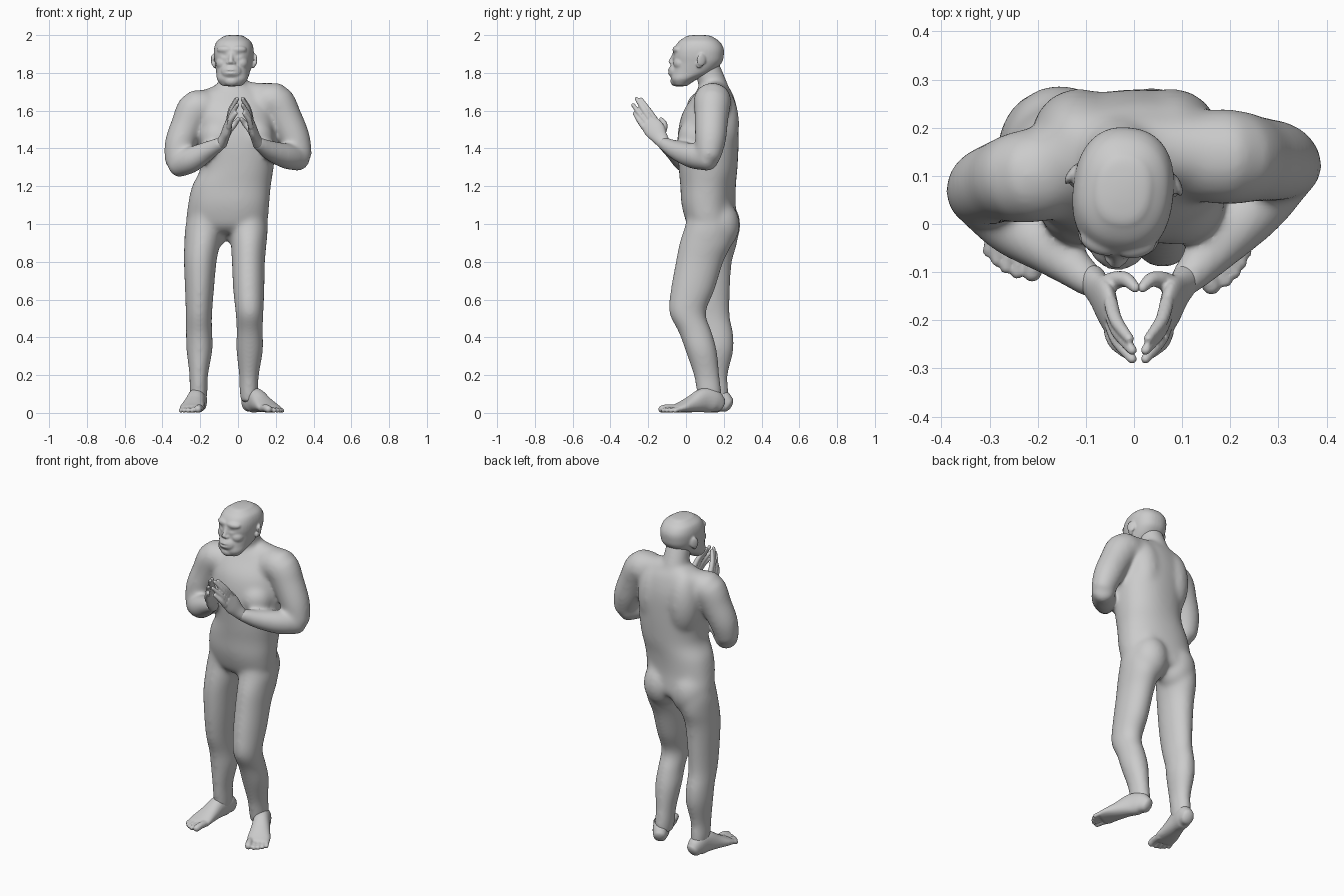
import bpy, bmesh, math
from mathutils import Vector, Matrix


def catmull(p, i, t):
    a, b, c, d = p[max(i - 1, 0)], p[i], p[i + 1], p[min(i + 2, len(p) - 1)]
    return [0.5 * (2 * q + (r - o) * t + (2 * o - 5 * q + 4 * r - s) * t * t
                   + (3 * q - o - 3 * r + s) * t ** 3) for o, q, r, s in zip(a, b, c, d)]


def tube(bm, pts, ref=(0, 1, 0), flat=False, cap=0.6, seg=24, sq=1):
    """Smooth loft through stations (x, y, z, half width, half depth, twist in degrees)."""
    p = [list(q) + ([q[3]] if len(q) == 4 else []) for q in pts]
    p = [q + ([0] if len(q) == 5 else []) for q in p]
    path = [catmull(p, i, t / 4) for i in range(len(p) - 1) for t in range(4)] + [p[-1]]
    rings = []
    for i, q in enumerate(path):
        t = Vector(path[min(i + 1, len(path) - 1)][:3]) - Vector(path[max(i - 1, 0)][:3])
        t = Vector((0, 0, 1 if t.z > 0 else -1)) if flat else t.normalized()
        r = Vector((math.cos(math.radians(q[5])), math.sin(math.radians(q[5])), 0)) if flat else Vector(ref)
        u = (r - t * r.dot(t)).normalized()
        rings.append((Vector(q[:3]), t, u, t.cross(u), q[3], q[4]))

    def dome(ring, sign):
        c, t, u, v, a, b = ring
        return [(c + t * sign * cap * min(a, b) * math.sin(k), t, u, v, a * math.cos(k), b * math.cos(k))
                for k in (0.4, 0.8, 1.2, 1.45)]

    def power(x):
        return math.copysign(abs(x) ** sq, x)
    rings = dome(rings[0], -1)[::-1] + rings + dome(rings[-1], 1)
    angs = [k * math.tau / seg for k in range(seg)]
    loops = [[bm.verts.new(c + u * a * power(math.cos(k)) + v * b * power(math.sin(k)))
              for k in angs] for c, t, u, v, a, b in rings]
    for l0, l1 in zip(loops, loops[1:]):
        for k in range(seg):
            bm.faces.new((l0[k], l0[(k + 1) % seg], l1[(k + 1) % seg], l1[k]))
    bm.faces.new(loops[0][::-1])
    bm.faces.new(loops[-1])


def blob(bm, c, r, rot=0):
    m = Matrix.Translation(c) @ Matrix.Rotation(math.radians(rot), 4, 'Z') @ Matrix.Diagonal((*r, 1))
    bmesh.ops.create_uvsphere(bm, u_segments=24, v_segments=16, radius=1, matrix=m)


def finish(bm, name, voxel, smooth, dents=(), xf=None):
    """Fuse the overlapping volumes into one skin, dent it, then smooth it."""
    bmesh.ops.recalc_face_normals(bm, faces=bm.faces)
    me = bpy.data.meshes.new(name)
    bm.to_mesh(me)
    bm.free()
    ob = bpy.data.objects.new(name, me)
    bpy.context.collection.objects.link(ob)
    bpy.ops.object.select_all(action='DESELECT')
    bpy.context.view_layer.objects.active = ob
    ob.select_set(True)
    m = ob.modifiers.new("fuse", 'REMESH')
    m.mode, m.voxel_size = 'VOXEL', voxel
    bpy.ops.object.modifier_apply(modifier=m.name)
    for c, r, depth in dents:
        for v in ob.data.vertices:
            d = [(v.co[k] - c[k]) / r[k] for k in range(3)]
            v.co.y += depth * math.exp(-sum(e * e for e in d))
    m = ob.modifiers.new("soften", 'SMOOTH')
    m.factor, m.iterations = 0.5, smooth
    bpy.ops.object.modifier_apply(modifier=m.name)
    if xf:
        ob.data.transform(xf)
    bpy.ops.object.shade_smooth()
    return ob


# Body: torso, neck, shoulders, arms and legs
bm = bmesh.new()
tube(bm, [(-.065, .15, .965, .16, .11, -10), (-.06, .14, 1.0, .213, .13, -10), (-.05, .12, 1.1, .216, .14, -8),
          (-.035, .117, 1.2, .209, .146, -5), (-.005, .117, 1.3, .194, .156), (-.005, .117, 1.45, .208, .162, 4),
          (-.02, .127, 1.58, .208, .148, 5), (-.03, .145, 1.68, .18, .105, 5), (-.03, .147, 1.73, .1, .075)],
     flat=True, cap=.2, seg=40, sq=.9)
tube(bm, [(-.03, .165, 1.62, .095), (-.03, .145, 1.73, .076), (-.028, .1, 1.85, .07)], ref=(1, 0, 0))
tube(bm, [(-.21, .11, 1.62, .08), (-.1, .15, 1.66, .075), (-.03, .155, 1.69, .08),
          (.06, .155, 1.675, .078), (.17, .145, 1.66, .085)])
for x in (-.115, .08):
    blob(bm, (x + .01, .05, 1.46), (.1, .095, .1))             # chest
    blob(bm, (x, .175, 1.53), (.1, .107, .2))                  # shoulder blade
blob(bm, (-.155, .175, .995), (.112, .114, .14), -10)           # buttocks
blob(bm, (.033, .163, .995), (.11, .122, .14), -10)
tube(bm, [(.1, .14, 1.62, .09), (.19, .14, 1.652, .1), (.25, .135, 1.56, .09),
          (.3, .13, 1.45, .083), (.327, .12, 1.36, .067)])
tube(bm, [(.327, .125, 1.345, .065), (.255, .04, 1.36, .068), (.17, -.05, 1.39, .053), (.1, -.125, 1.43, .035)])
tube(bm, [(-.12, .11, 1.58, .09), (-.215, .1, 1.615, .099), (-.27, .09, 1.52, .087),
          (-.31, .075, 1.42, .08), (-.322, .06, 1.33, .067)])
tube(bm, [(-.322, .06, 1.31, .065), (-.25, .0, 1.338, .069), (-.165, -.06, 1.385, .053), (-.085, -.125, 1.43, .035)])
tube(bm, [(.05, .13, 1.12, .08, .11), (.057, .122, 1.0, .1, .125), (.057, .105, .9, .095, .14),
          (.055, .072, .8, .088, .127), (.057, .035, .65, .083, .117), (.061, .008, .53, .074, .098),
          (.062, .048, .43, .07, .089), (.062, .08, .33, .071, .084), (.058, .109, .2, .053, .069),
          (.058, .121, .12, .05, .067), (.058, .125, .06, .045, .062)], flat=True, cap=.1)
tube(bm, [(-.16, .14, 1.12, .08, .11), (-.177, .15, 1.0, .1, .125), (-.189, .14, .9, .096, .132),
          (-.2, .122, .8, .087, .122), (-.204, .12, .65, .077, .114), (-.207, .128, .52, .07, .104),
          (-.206, .153, .42, .07, .098), (-.204, .16, .33, .069, .092), (-.208, .15, .2, .05, .072),
          (-.209, .156, .12, .048, .07), (-.208, .16, .06, .043, .065)], flat=True, cap=.1)
finish(bm, "body", .0085, 40)

# Head: skull, face features and ears, built about x = 0 then turned slightly
bm = bmesh.new()
tube(bm, [(0, -.03, 1.735, .058, .037), (0, -.015, 1.765, .08, .068), (0, .025, 1.8, .088, .107),
          (0, .055, 1.85, .098, .128), (0, .06, 1.89, .104, .135), (0, .064, 1.93, .103, .13),
          (0, .065, 1.965, .09, .108), (0, .065, 1.988, .06, .075)], flat=True, cap=.2, seg=40, sq=.86)
blob(bm, (0, -.05, 1.805), (.058, .05, .048))                   # muzzle
blob(bm, (0, -.058, 1.757), (.042, .03, .03))                   # chin
tube(bm, [(0, -.064, 1.905, .011), (0, -.077, 1.875, .012), (0, -.087, 1.855, .014)])
for s in (-1, 1):
    blob(bm, (s * .014, -.076, 1.852), (.012, .014, .009))      # nostril
    blob(bm, (s * .036, -.045, 1.922), (.045, .028, .022), s * 15)  # brow
    blob(bm, (s * .046, -.025, 1.85), (.04, .042, .038))        # cheek
    blob(bm, (s * .11, .088, 1.868), (.009, .026, .034), s * 28)    # ear
    blob(bm, (s * .103, .075, 1.84), (.009, .015, .018), s * 20)
for z in (1.814, 1.798):
    blob(bm, (0, -.089, z), (.03, .013, .008))                  # lips
dents = [((s * .038, -.07, 1.893), (.018, .04, .01), .006) for s in (-1, 1)]
dents += [((0, -.1, 1.806), (.035, .03, .004), .007), ((0, -.09, 1.778), (.03, .03, .009), .004)]
finish(bm, "head", .005, 8, dents,
       Matrix.Translation((-.029, .005, .001)) @ Matrix.Rotation(math.radians(-6), 4, 'Z'))

# Hands: palm, four fingers and a thumb, fingertips nearly meeting
tips = [(.03, -.238, 1.66), (.024, -.262, 1.663), (.024, -.28, 1.63), (.032, -.272, 1.585)]
for name, side, shift in (("left_hand", 1, 0), ("right_hand", -1, .02)):
    def at(x, y, z, *r):
        return (side * x + shift, y, z, *r)
    bm = bmesh.new()
    tube(bm, [at(.108, -.115, 1.425, .034, .03), at(.092, -.14, 1.46, .043, .025),
              at(.078, -.167, 1.5, .055, .023), at(.066, -.2, 1.54, .048, .017)], ref=(0, .83, .55))
    for i, (x, y, z) in enumerate(tips):
        s = .037 - .0247 * i
        k = Vector((.068, -.195 + .83 * s, 1.535 + .55 * s))
        m = (k + Vector((x, y, z))) / 2 + Vector((.008, 0, 0))
        tube(bm, [at(*k, .015), at(*m, .014), at(x, y, z, .0105)], cap=1, seg=12)
    tube(bm, [at(.088, -.14, 1.465, .024), at(.066, -.12, 1.5, .02), at(.038, -.115, 1.53, .016),
              at(.018, -.132, 1.555, .011)], ref=(0, 0, 1), cap=1, seg=12)
    finish(bm, name, .0045, 3)

# Feet: heel-to-ball loft plus toes, turned outwards
for name, side, heel, ang in (("left_foot", 1, (.043, .198), 27), ("right_foot", -1, (-.2, .245), 9)):
    a = math.radians(ang) * side
    d, w = Vector((math.sin(a), -math.cos(a), 0)), Vector((math.cos(a), math.sin(a), 0)) * side
    h = Vector((*heel, 0))
    bm = bmesh.new()

    def on(f, s, z, *r):
        return (*(h + d * f + w * s + Vector((0, 0, z))), *r)
    tube(bm, [on(.025, 0, .048, .038, .044), on(.06, 0, .066, .046, .062), on(.12, 0, .07, .048, .064),
              on(.19, .002, .05, .056, .044), on(.25, .003, .034, .065, .028), on(.29, .003, .025, .062, .019)],
         ref=w, sq=.9)
    for s, l, r in ((-.043, .355, .02), (-.012, .357, .0135), (.012, .35, .013), (.034, .338, .0125), (.054, .322, .012)):
        tube(bm, [on(.26, s * .9, .028, r), on((.27 + l) / 2, s, r + .01, r), on(l - r * .6, s, r + .004, r)],
             ref=w, cap=1, seg=12)
    for v in bm.verts:
        v.co.z = max(v.co.z, .004)
    ob = finish(bm, name, .0055, 4)
    for v in ob.data.vertices:
        v.co.z = max(v.co.z - .004, 0)
